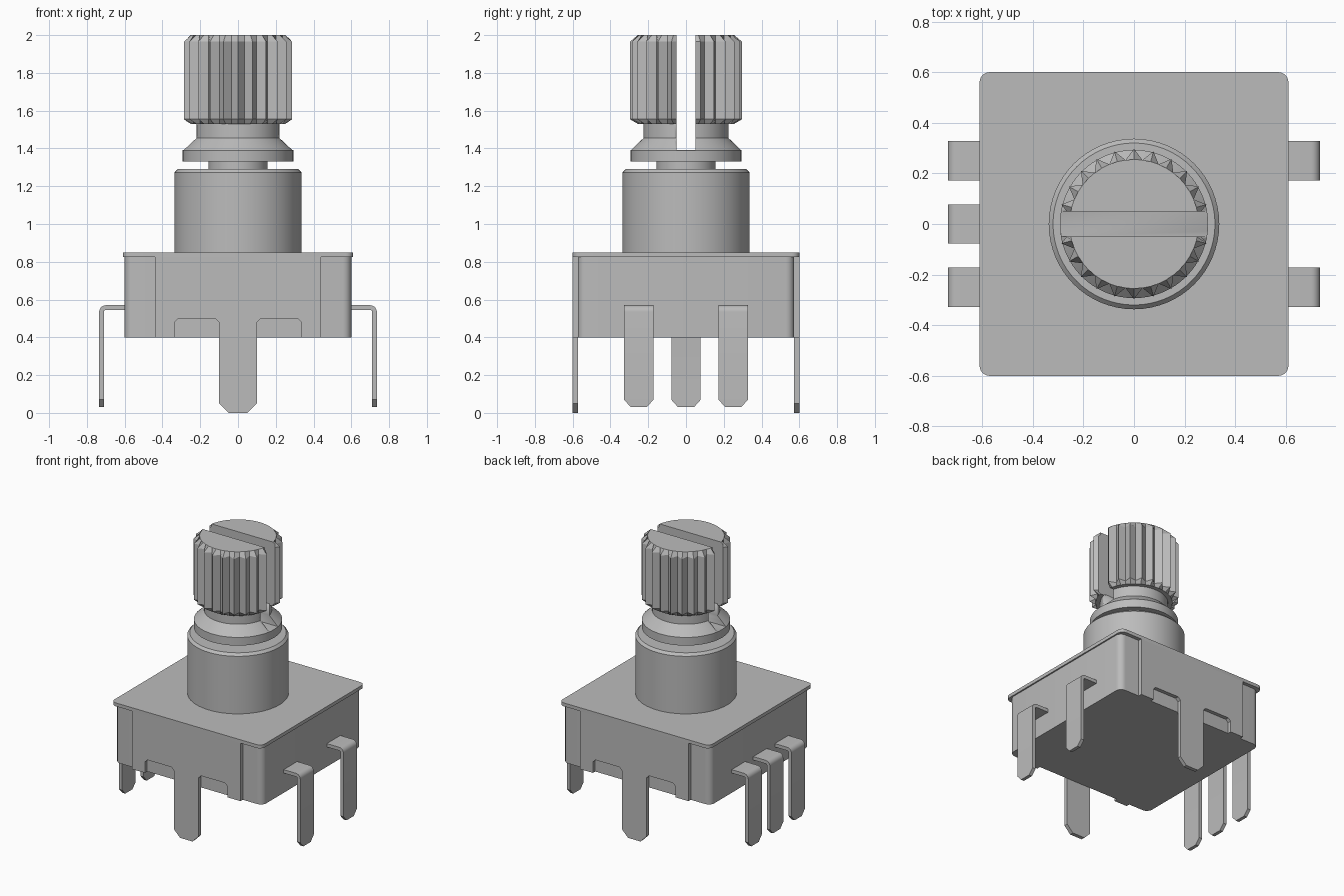
import bpy, bmesh, math
from mathutils import Vector

cube = bpy.data.objects.get("Cube")
if cube:
    bpy.data.objects.remove(cube, do_unlink=True)

gray = bpy.data.materials.new("plain gray")
gray.use_nodes = True
COLOR = (0.5, 0.5, 0.5, 1)
gray.diffuse_color = COLOR
gray.node_tree.nodes["Principled BSDF"].inputs["Base Color"].default_value = COLOR


def finish(name, bm, smooth=True):
    bmesh.ops.recalc_face_normals(bm, faces=bm.faces)
    mesh = bpy.data.meshes.new(name)
    bm.to_mesh(mesh)
    bm.free()
    mesh.materials.append(gray)
    obj = bpy.data.objects.new(name, mesh)
    bpy.context.collection.objects.link(obj)
    bpy.ops.object.select_all(action='DESELECT')
    obj.select_set(True)
    bpy.context.view_layer.objects.active = obj
    if smooth:
        bpy.ops.object.shade_smooth_by_angle(angle=math.radians(25))
    return obj


def loft(name, rings, smooth=True):
    """Skin a closed solid over rings of equal point count."""
    bm = bmesh.new()
    loops = [[bm.verts.new(p) for p in ring] for ring in rings]
    n = len(loops[0])
    for a, b in zip(loops, loops[1:]):
        for i in range(n):
            j = (i + 1) % n
            bm.faces.new((a[i], a[j], b[j], b[i]))
    bm.faces.new(loops[0])
    bm.faces.new(loops[-1])
    return finish(name, bm, smooth)


def circle(r, z, n=64):
    return [(r * math.sin(i * math.tau / n), r * math.cos(i * math.tau / n), z)
            for i in range(n)]


def lathe(name, profile):
    return loft(name, [circle(r, z) for r, z in profile])


def rounded_box(name, hx, hy, z0, z1, r, steps=6):
    outline = []
    for k, (sx, sy) in enumerate([(1, 1), (-1, 1), (-1, -1), (1, -1)]):
        for i in range(steps + 1):
            a = (k + i / steps) * math.pi / 2
            outline.append((sx * (hx - r) + r * math.cos(a), sy * (hy - r) + r * math.sin(a)))
    return loft(name, [[(x, y, z) for x, y in outline] for z in (z0, z1)])


# Housing and cover
rounded_box("housing", 0.6, 0.573, 0.4, 0.826, 0.045)
rounded_box("cover_plate", 0.61, 0.6, 0.825, 0.85, 0.04)

# Folded cover sides, each with a mounting tab and two notches
half = [(0.05, 0), (0.1, 0.05), (0.1, 0.48), (0.12, 0.5), (0.315, 0.5),
        (0.335, 0.48), (0.335, 0.4), (0.44, 0.4), (0.44, 0.826)]
outline = half + [(-x, z) for x, z in reversed(half)]
for name, side in (("front_tab", -1), ("back_tab", 1)):
    loft(name, [[(x, side * y, z) for x, z in outline] for y in (0.572, 0.6)], False)


# Bent terminals with tapered tips
def terminal(name, side, y):
    bend_x, bend_z, r_out, r_in = 0.7, 0.535, 0.035, 0.01
    pairs = [((0.58, bend_z + r_out), (0.58, bend_z + r_in), 0.078)]
    for i in range(7):
        a = math.pi / 2 * (1 - i / 6)
        pairs.append(tuple((bend_x + r * math.cos(a), bend_z + r * math.sin(a))
                           for r in (r_out, r_in)) + (0.078,))
    for z, w in ((0.07, 0.078), (0.03, 0.042)):
        pairs.append(((bend_x + r_out, z), (bend_x + r_in, z), w))
    rings = [[(side * o[0], y - w, o[1]), (side * o[0], y + w, o[1]),
              (side * i[0], y + w, i[1]), (side * i[0], y - w, i[1])]
             for o, i, w in pairs]
    loft(name, rings)


for label, y in (("front", -0.25), ("back", 0.25)):
    terminal("left_" + label + "_terminal", 1, y)
    terminal("right_" + label + "_terminal", -1, y)
terminal("right_middle_terminal", -1, 0)

# Threadless bushing and the turning shaft
lathe("bushing", [(0.337, 0.849), (0.337, 1.272), (0.32, 1.29)])
shaft = lathe("shaft", [(0.157, 1.28), (0.157, 1.33), (0.293, 1.33), (0.293, 1.39),
                        (0.225, 1.455), (0.225, 1.54)])

# Knurled grip: sharp teeth bevelled to the root circle at both ends
TEETH, ROOT, PEAK = 24, 0.255, 0.297


def toothed(z):
    return [(Vector(p) * (1 if i % 2 else PEAK / ROOT)).xy.to_3d() + Vector((0, 0, z))
            for i, p in enumerate(circle(ROOT, 0, TEETH * 2))]


grip = loft("knurled_grip", [circle(ROOT, 1.53, TEETH * 2), toothed(1.555),
                             toothed(1.965), circle(ROOT, 2.0, TEETH * 2)], False)

# Screwdriver slot through grip and shaft
cutter = rounded_box("slot_cutter", 0.5, 0.05, 1.391, 2.2, 0.001)
cutter.hide_render = True
for obj in (shaft, grip):
    bpy.context.view_layer.objects.active = obj
    cut = obj.modifiers.new("slot", 'BOOLEAN')
    cut.operation = 'DIFFERENCE'
    cut.solver = 'EXACT'
    cut.object = cutter
    bpy.ops.object.modifier_apply(modifier=cut.name)
bpy.data.objects.remove(cutter, do_unlink=True)
